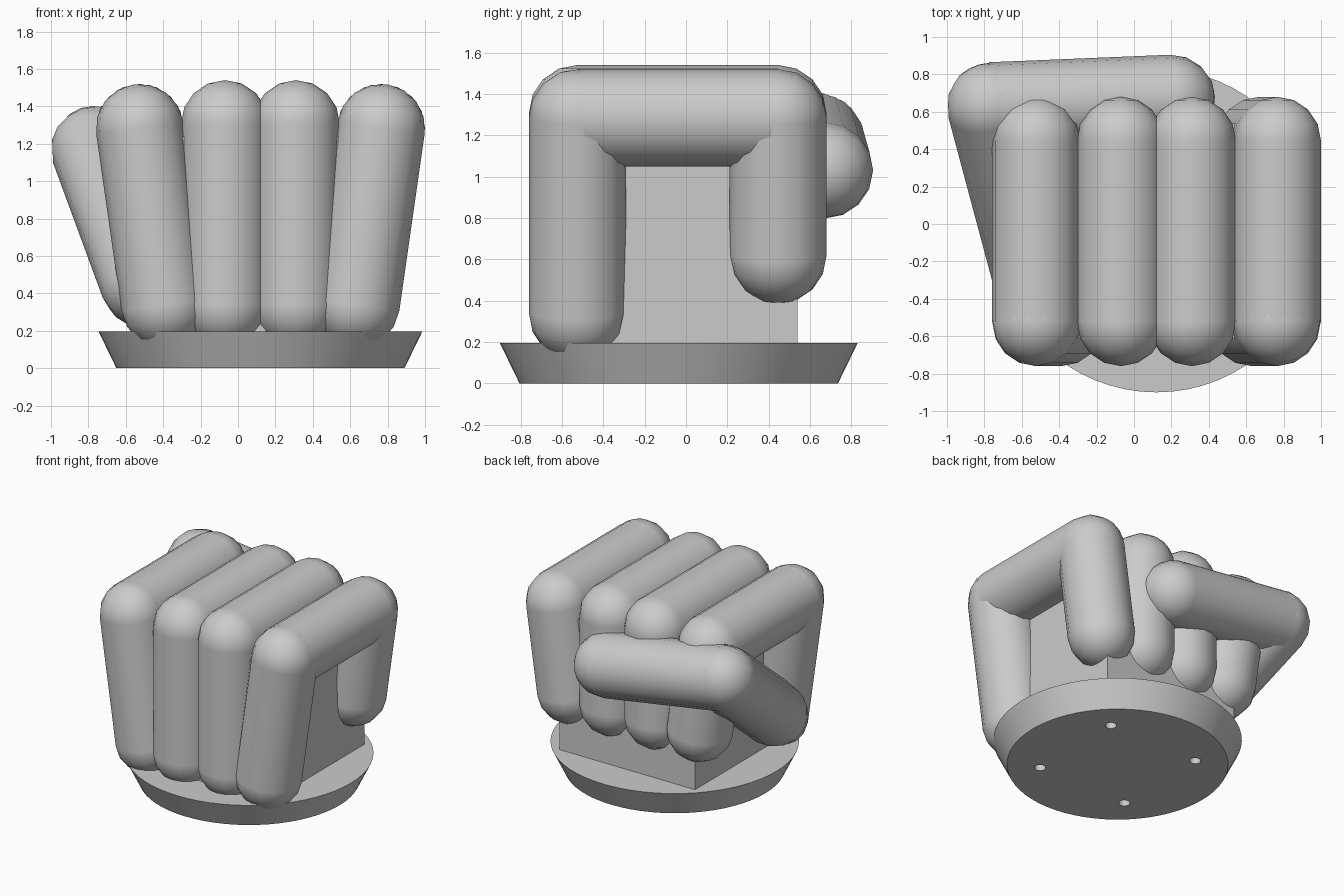
import bpy
import bmesh
from math import radians
from mathutils import Matrix, Vector

cube = bpy.data.objects.get("Cube")
if cube:
    bpy.data.objects.remove(cube, do_unlink=True)

# Single plain grey
grey = bpy.data.materials.new("plain grey")
grey.use_nodes = True
GREY = (0.6, 0.6, 0.6, 1)
grey.diffuse_color = GREY
grey.node_tree.nodes["Principled BSDF"].inputs["Base Color"].default_value = GREY

R = 0.235                # finger radius
CX, CY = 0.12, -0.035    # centre of palm and base
BASE_H = 0.195


def make_object(name, bm, smooth=False):
    mesh = bpy.data.meshes.new(name)
    bm.to_mesh(mesh)
    bm.free()
    for p in mesh.polygons:
        p.use_smooth = smooth
    mesh.materials.append(grey)
    obj = bpy.data.objects.new(name, mesh)
    bpy.context.collection.objects.link(obj)
    return obj


def jointed_tube(name, points):
    """Round segments between the points, with a ball at every joint."""
    bm = bmesh.new()
    points = [Vector(p) for p in points]

    def ball(at, turn):
        bmesh.ops.create_uvsphere(bm, u_segments=16, v_segments=8, radius=R,
                                  matrix=Matrix.Translation(at) @ turn)

    for i, (a, b) in enumerate(zip(points, points[1:])):
        axis = b - a
        turn = axis.to_track_quat("Z", "Y").to_matrix().to_4x4()
        bmesh.ops.create_cone(bm, cap_ends=False, segments=16,
                              radius1=R, radius2=R, depth=axis.length,
                              matrix=Matrix.Translation((a + b) / 2) @ turn)
        if i == 0:
            ball(a, turn)
        ball(b, turn)
    return make_object(name, bm, True)


# Four curled fingers: knuckle offset, lower front offset, rear tip offset, height
for name, top, low, tip, z in (
        ("index_finger", -0.645, -0.51, -0.55, 1.285),
        ("middle_finger", -0.19, -0.19, -0.19, 1.305),
        ("ring_finger", 0.19, 0.19, 0.19, 1.305),
        ("little_finger", 0.645, 0.51, 0.55, 1.285)):
    jointed_tube(name, [(CX + low, -0.525, 0.34), (CX + top, -0.525, z),
                        (CX + top, 0.445, z), (CX + tip, 0.445, 0.62)])

# Thumb crossing behind the finger tips
jointed_tube("thumb", [(-0.5, -0.36, 0.45), (-0.765, 0.63, 1.17), (0.2, 0.67, 1.03)])

# Square palm block
bm = bmesh.new()
bmesh.ops.create_cube(bm, size=1)
bmesh.ops.transform(bm, verts=bm.verts, matrix=Matrix.Translation((CX, CY, 0.71))
                    @ Matrix.Diagonal((1.15, 1.15, 1.06, 1)))
make_object("palm", bm)

# Flared round base
bm = bmesh.new()
bmesh.ops.create_cone(bm, cap_ends=True, segments=64, radius1=0.77, radius2=0.865,
                      depth=BASE_H, matrix=Matrix.Translation((CX, CY, BASE_H / 2)))
base = make_object("base", bm)

# Four screw holes cut into the underside
bm = bmesh.new()
for sx in (-1, 1):
    for sy in (-1, 1):
        bmesh.ops.create_cone(bm, cap_ends=True, segments=16, radius1=0.04, radius2=0.04,
                              depth=0.2, matrix=Matrix.Translation(
                                  (CX + sx * 0.383, CY + sy * 0.383, 0)))
cutter = make_object("hole_cutter", bm)
cutter.hide_render = True
cut = base.modifiers.new("holes", "BOOLEAN")
cut.operation = "DIFFERENCE"
cut.solver = "EXACT"
cut.object = cutter
bpy.context.view_layer.update()
base.data = bpy.data.meshes.new_from_object(
    base.evaluated_get(bpy.context.evaluated_depsgraph_get()))
base.modifiers.clear()
bpy.data.objects.remove(cutter, do_unlink=True)

bpy.ops.object.select_all(action="DESELECT")
base.select_set(True)
bpy.context.view_layer.objects.active = base
bpy.ops.object.shade_smooth_by_angle(angle=radians(30))
